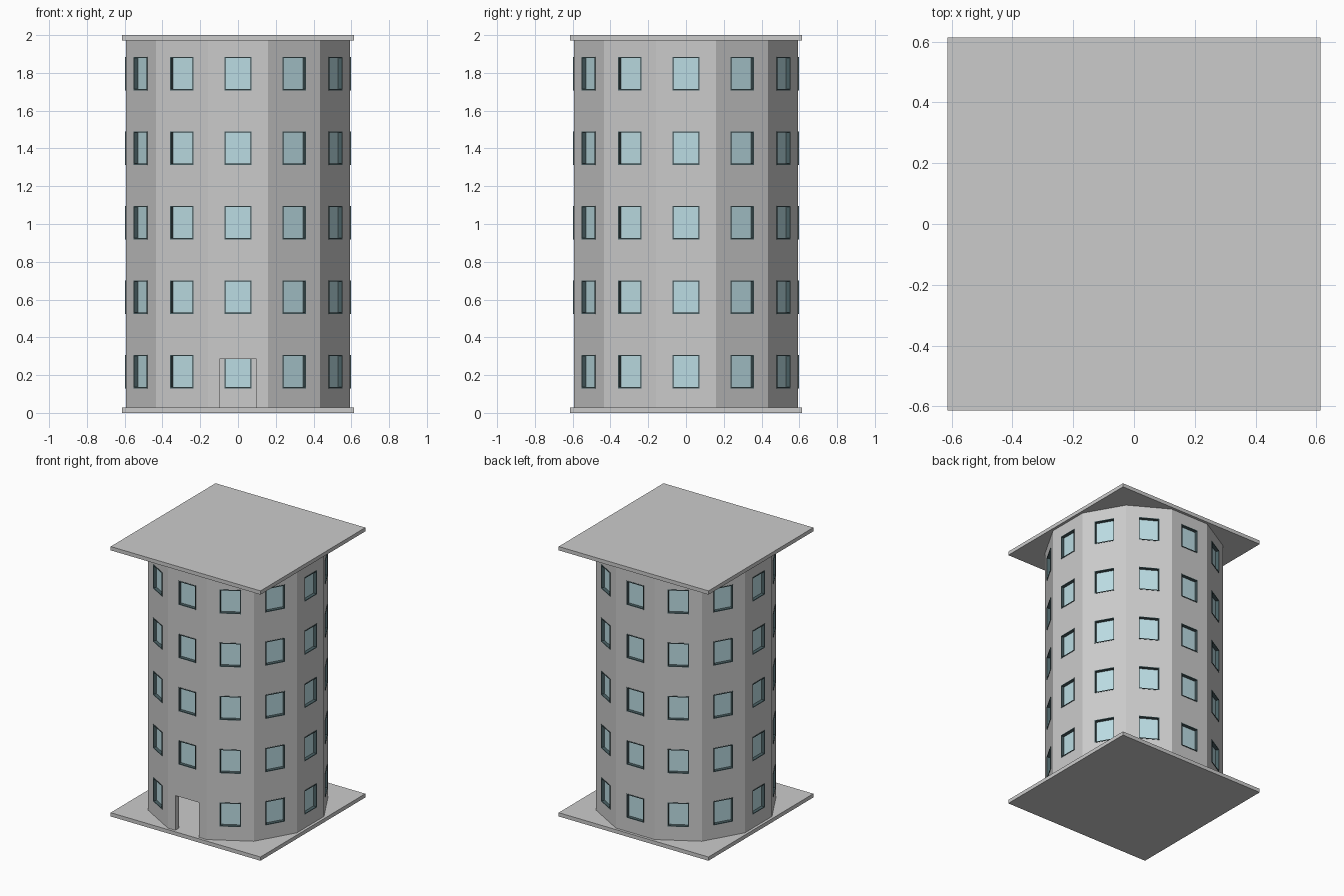
import bpy, bmesh
from math import radians, cos, pi
from mathutils import Matrix, Vector

if "Cube" in bpy.data.objects:
    bpy.data.objects.remove(bpy.data.objects["Cube"])

SIDES, FLOORS = 12, 5
APOTHEM, WALL = 0.594, 0.046
SLAB, HALF = 0.028, 0.614
WIN_W, WIN_H, BAR = 0.143, 0.177, 0.006
FIRST_Z, STEP_Z = 0.2185, 0.3945


def finish(name, bm, color=None):
    bmesh.ops.recalc_face_normals(bm, faces=bm.faces)
    mesh = bpy.data.meshes.new(name)
    bm.to_mesh(mesh)
    bm.free()
    ob = bpy.data.objects.new(name, mesh)
    bpy.context.collection.objects.link(ob)
    if color:
        mat = bpy.data.materials.new(name + "_colour")
        mat.diffuse_color = color
        mat.use_nodes = True
        mat.node_tree.nodes["Principled BSDF"].inputs["Base Color"].default_value = mat.diffuse_color
        mesh.materials.append(mat)
    return ob


def box(bm, centre, size, frame=Matrix()):
    m = frame @ Matrix.Translation(centre) @ Matrix.Diagonal((*size, 1))
    bmesh.ops.create_cube(bm, size=1, matrix=m)


# Base and roof slabs
for name, z in (("base_slab", SLAB / 2), ("roof_slab", 2 - SLAB / 2)):
    bm = bmesh.new()
    box(bm, (0, 0, z), (2 * HALF, 2 * HALF, SLAB))
    finish(name, bm)

# Hollow twelve-sided wall
bm = bmesh.new()
rings = []
for apothem in (APOTHEM, APOTHEM - WALL):
    for z in (SLAB, 2 - SLAB):
        r = apothem / cos(pi / SIDES)
        rings.append([bm.verts.new(Matrix.Rotation(2 * pi * (i + 0.5) / SIDES, 3, 'Z')
                                   @ Vector((0, -r, z))) for i in range(SIDES)])
out_low, out_top, in_low, in_top = rings
for a, b in ((out_low, out_top), (out_top, in_top), (in_top, in_low), (in_low, out_low)):
    for i in range(SIDES):
        j = (i + 1) % SIDES
        bm.faces.new((a[i], a[j], b[j], b[i]))
wall = finish("tower_wall", bm)

# Window frames, panes and openings on every side; the doorway replaces one window
frames, panes, holes = bmesh.new(), bmesh.new(), bmesh.new()
mid = -(APOTHEM - WALL / 2)
depth = WALL + 0.006
for side in range(SIDES):
    turn = Matrix.Rotation(radians(360 / SIDES * side), 4, 'Z')
    for floor in range(FLOORS):
        if side == 0 and floor == 0:
            continue
        z = FIRST_Z + STEP_Z * floor
        box(holes, (0, mid, z), (WIN_W - 0.004, 0.12, WIN_H - 0.004), turn)
        box(panes, (0, mid, z), (WIN_W - BAR, 0.004, WIN_H - BAR), turn)
        for s in (-1, 1):
            box(frames, (s * (WIN_W - BAR) / 2, mid, z), (BAR, depth, WIN_H), turn)
            box(frames, (0, mid, z + s * (WIN_H - BAR) / 2),
                (WIN_W - 2 * BAR, depth, BAR), turn)
box(holes, (0, mid, 0.1375), (0.196, 0.12, 0.295))
finish("window_frames", frames, (0.07, 0.12, 0.13, 1))
finish("window_panes", panes, (0.50, 0.72, 0.77, 1))
cutter = finish("opening_cutter", holes)
cutter.hide_render = True
cutter.hide_set(True)

cut = wall.modifiers.new("openings", 'BOOLEAN')
cut.operation = 'DIFFERENCE'
cut.solver = 'EXACT'
cut.object = cutter
